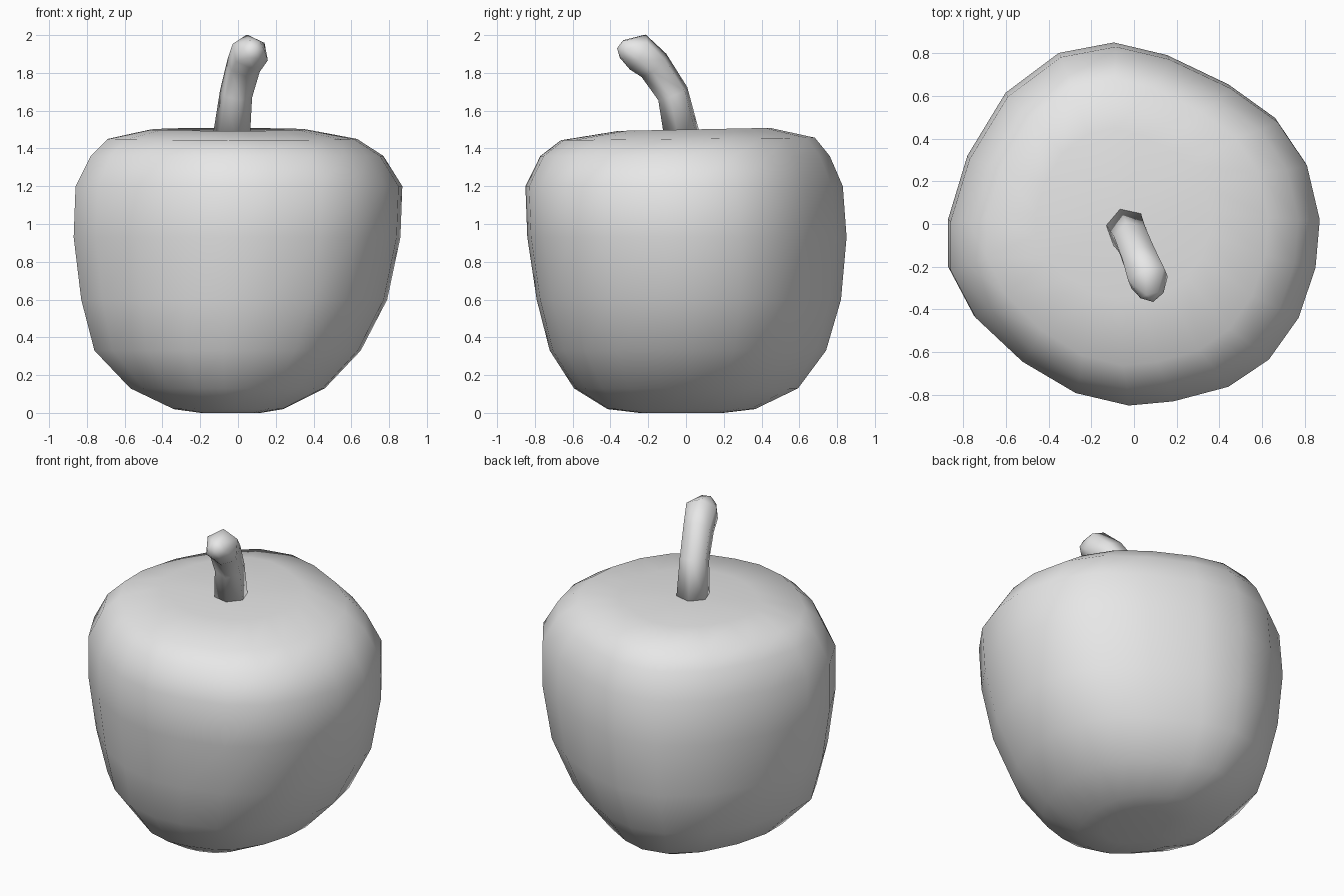
import bpy
import bmesh
import math
from mathutils import Vector

default_cube = bpy.data.objects.get("Cube")
if default_cube:
    bpy.data.objects.remove(default_cube, do_unlink=True)


def make_material(name, colour):
    material = bpy.data.materials.new(name)
    material.use_nodes = True
    material.diffuse_color = colour
    material.node_tree.nodes["Principled BSDF"].inputs["Base Color"].default_value = colour
    return material


def loft(name, rings, material, start_pole, end_pole):
    """Skin a stack of equal-length rings and close both ends with a fan."""
    bm = bmesh.new()
    loops = [[bm.verts.new(point) for point in ring] for ring in rings]
    count = len(loops[0])
    for lower, upper in zip(loops, loops[1:]):
        for i in range(count):
            j = (i + 1) % count
            bm.faces.new((lower[i], lower[j], upper[j], upper[i]))
    for loop, pole in ((loops[0], start_pole), (loops[-1], end_pole)):
        tip = bm.verts.new(pole)
        for i in range(count):
            bm.faces.new((loop[i], loop[(i + 1) % count], tip))
    bmesh.ops.recalc_face_normals(bm, faces=bm.faces)
    mesh = bpy.data.meshes.new(name)
    bm.to_mesh(mesh)
    bm.free()
    for polygon in mesh.polygons:
        polygon.use_smooth = True
    mesh.materials.append(material)
    obj = bpy.data.objects.new(name, mesh)
    bpy.context.collection.objects.link(obj)
    return obj


grey = make_material("light grey", (0.8, 0.8, 0.8, 1.0))

# Fruit body: an uneven round outline, fitted to the width and depth at each height
outline = [
    (.87, .03), (.81, .29), (.67, .5), (.45, .66), (.16, .8),
    (-.09, .86), (-.35, .81), (-.6, .62), (-.78, .32), (-.87, .02),
    (-.87, -.21), (-.75, -.44), (-.53, -.65), (-.28, -.8), (-.03, -.86),
    (.18, -.84), (.44, -.77), (.63, -.64), (.77, -.44), (.85, -.2),
]
outline_size = max(x for x, y in outline)

# Height, left and right limits, front and back limits, tilt towards the back
levels = [
    (0, -.2, .12, -.25, .2, 0),
    (.02, -.34, .24, -.42, .37, 0),
    (.13, -.57, .46, -.6, .6, 0),
    (.33, -.76, .65, -.73, .75, 0),
    (.6, -.83, .79, -.8, .83, 0),
    (.93, -.87, .86, -.85, .86, 0),
    (1.2, -.86, .87, -.86, .84, 0),
    (1.36, -.78, .77, -.78, .77, 0),
    (1.45, -.69, .63, -.67, .69, .01),
    (1.5, -.46, .36, -.36, .45, .02),
]


def body_ring(height, left, right, front, back, tilt):
    middle = Vector(((left + right) / 2, (front + back) / 2))
    half = Vector(((right - left) / 2, (back - front) / 2))
    ring = []
    for x, y in outline:
        px = middle.x + half.x * x / outline_size
        py = middle.y + half.y * y / outline_size
        ring.append((px, py, height + tilt * py))
    return ring


loft("fruit_body", [body_ring(*level) for level in levels], grey,
     (-.04, -.03, 0), (-.04, 0, 1.49))

# Stem: a bent six-sided tube with a slightly swollen, blunt end
stem_path = [
    (Vector((-.035, -.02, 1.46)), .1),
    (Vector((-.01, -.07, 1.69)), .088),
    (Vector((.03, -.17, 1.84)), .092),
    (Vector((.065, -.255, 1.91)), .103),
    (Vector((.085, -.335, 1.925)), .055),
]
stem_sides = 6
stem_rings = []
for index, (centre, radius) in enumerate(stem_path):
    before = stem_path[max(index - 1, 0)][0]
    after = stem_path[min(index + 1, len(stem_path) - 1)][0]
    direction = (after - before).normalized()
    # Keep the side direction steady so that the tube does not twist
    across = direction.cross(Vector((.35, -1, 0))).normalized()
    upward = across.cross(direction)
    ring = []
    for side in range(stem_sides):
        angle = math.tau * (side + .5) / stem_sides
        ring.append(centre + radius * (math.cos(angle) * across + math.sin(angle) * upward))
    stem_rings.append(ring)

loft("stem", stem_rings, grey, stem_path[0][0], Vector((.09, -.365, 1.93)))
